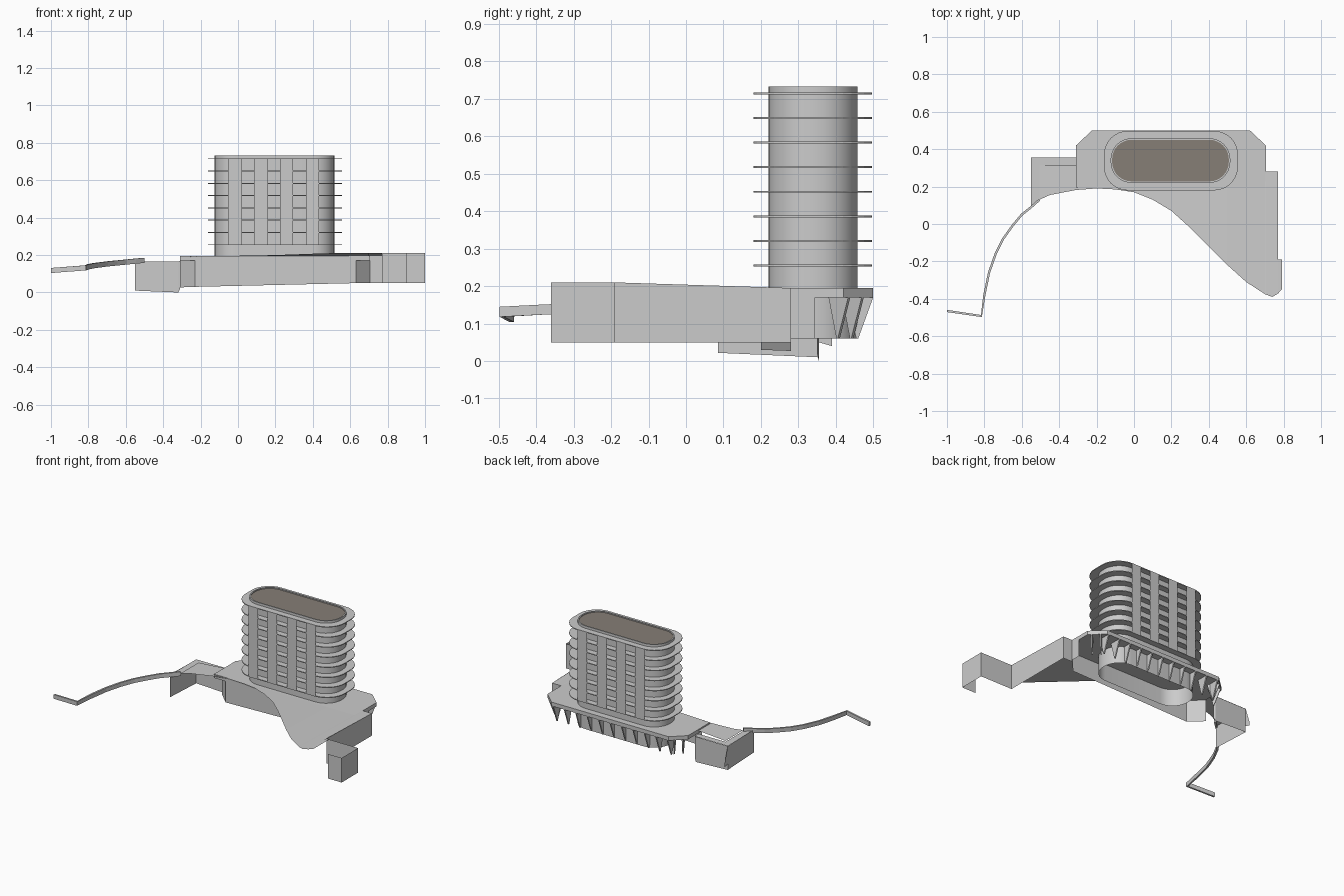
import bpy
from math import sin, cos, pi

if "Cube" in bpy.data.objects:
    bpy.data.objects.remove(bpy.data.objects["Cube"])


def mesh(name, verts, faces, smooth=False):
    me = bpy.data.meshes.new(name)
    me.from_pydata(verts, [], faces)
    ob = bpy.data.objects.new(name, me)
    bpy.context.collection.objects.link(ob)
    if smooth:
        bpy.ops.object.select_all(action='DESELECT')
        bpy.context.view_layer.objects.active = ob
        ob.select_set(True)
        bpy.ops.object.shade_smooth_by_angle(angle=0.6)
    return ob


def rounded(x0, x1, y0, y1, r, n=8):
    """Outline of a rectangle with rounded corners (n=1 gives chamfers)."""
    pts = []
    for k, (cx, cy) in enumerate([(x1 - r, y1 - r), (x0 + r, y1 - r),
                                  (x0 + r, y0 + r), (x1 - r, y0 + r)]):
        for i in range(n + 1):
            a = pi / 2 * (k + i / n)
            pts.append((cx + r * cos(a), cy + r * sin(a)))
    return pts


def prism(name, outline, z0, z1, caps=True, smooth=False):
    n = len(outline)
    verts = [(x, y, z) for z in (z0, z1) for x, y in outline]
    faces = [(i, (i + 1) % n, n + (i + 1) % n, n + i) for i in range(n)]
    if caps:
        faces += [tuple(reversed(range(n))), tuple(range(n, 2 * n))]
    return mesh(name, verts, faces, smooth)


def wall(name, path):
    """Thin upright sheet along (x, y, bottom, top) stations."""
    verts = []
    for x, y, z0, z1 in path:
        verts += [(x, y, z0), (x, y, z1)]
    return mesh(name, verts, [(2 * i, 2 * i + 2, 2 * i + 3, 2 * i + 1)
                              for i in range(len(path) - 1)])


# Tower core, open tube running down below the podium deck
core = rounded(-0.125, 0.515, 0.22, 0.458, 0.112)
prism("tower_core", core, 0.06, 0.733, caps=False, smooth=True)

# Parapet ring and brown roof
inner = rounded(-0.117, 0.507, 0.228, 0.45, 0.104)
n = len(core)
mesh("parapet_top", [(x, y, 0.733) for x, y in core + inner],
     [(i, (i + 1) % n, n + (i + 1) % n, n + i) for i in range(n)])
prism("parapet_inside", inner, 0.725, 0.733, caps=False)
roof = mesh("tower_roof", [(x, y, 0.727) for x, y in inner], [tuple(range(n))])
brown = bpy.data.materials.new("roof_brown")
brown.diffuse_color = (0.24, 0.21, 0.18, 1)
brown.use_nodes = True
brown.node_tree.nodes["Principled BSDF"].inputs["Base Color"].default_value = brown.diffuse_color
roof.data.materials.append(brown)

# Balcony slabs
slab = rounded(-0.16, 0.555, 0.18, 0.497, 0.125)
for i in range(8):
    z = 0.255 + i * 0.0657
    prism("balcony_slab_%d" % i, slab, z - 0.0025, z + 0.0025)

# Vertical facade screens on both long sides
for side, y in (("front", 0.1795), ("back", 0.4975)):
    for i in range(4):
        x = -0.05 + i * 0.1385
        wall("%s_screen_%d" % (side, i),
             [(x, y, 0.255, 0.717), (x + 0.068, y, 0.255, 0.717)])

# Podium deck with chamfered back corners
deck = [(-0.31, 0.195), (0.705, 0.195), (0.705, 0.42), (0.62, 0.5),
        (-0.225, 0.5), (-0.31, 0.42)]
prism("podium_deck", deck, 0.17, 0.195)


# Tapered fins hanging under the back rim
def fin(name, x, y, nx, ny):
    t = 0.004
    prof = [(0, 0.17), (-0.075, 0.17), (-0.045, 0.06), (-0.04, 0.06)]
    verts = [(x + nx * d - ny * s, y + ny * d + nx * s, z)
             for s in (-t, t) for d, z in prof]
    mesh(name, verts, [(0, 1, 2, 3), (7, 6, 5, 4)] +
         [(i, i + 4, (i + 1) % 4 + 4, (i + 1) % 4) for i in range(4)])


for i in range(11):
    fin("back_fin_%d" % i, -0.215 + i * 0.0825, 0.5, 0, 1)
for i in range(2):
    f = 0.35 + 0.45 * i
    fin("right_corner_fin_%d" % i, 0.62 + 0.085 * f, 0.5 - 0.08 * f, 0.7, 0.7)
    fin("left_corner_fin_%d" % i, -0.225 - 0.085 * f, 0.5 - 0.08 * f, -0.7, 0.7)

# Podium front wall and the stepped wall to the right
wall("podium_wall", [
    (-0.31, 0.28, 0.027, 0.19), (-0.23, 0.2, 0.03, 0.19), (0.63, 0.2, 0.05, 0.195),
    (0.705, 0.28, 0.05, 0.195), (0.77, 0.28, 0.05, 0.195), (0.77, -0.19, 0.05, 0.21),
    (1.0, -0.19, 0.05, 0.21), (1.0, -0.36, 0.05, 0.21), (0.9, -0.36, 0.05, 0.21)])
wall("podium_end_wall", [(0.705, 0.28, 0.06, 0.17), (0.705, 0.345, 0.06, 0.17)])

# Swept terrace sheet in front of the podium: x, front y, back y
terrace = [(-0.505, 0.13, 0.315), (-0.45, 0.155, 0.315), (-0.31, 0.182, 0.315),
           (-0.309, 0.182, 0.2), (-0.2, 0.19, 0.2), (-0.1, 0.185, 0.2), (0, 0.17, 0.2),
           (0.1, 0.13, 0.2), (0.2, 0.07, 0.2), (0.3, -0.02, 0.2), (0.4, -0.12, 0.2),
           (0.5, -0.22, 0.2), (0.6, -0.31, 0.2), (0.7, -0.375, 0.2),
           (0.705, -0.377, 0.28), (0.74, -0.39, 0.28), (0.77, -0.372, 0.28),
           (0.7701, -0.372, -0.19), (0.79, -0.35, -0.19)]


def sheet_z(x, y):
    if x < -0.2:
        return 0.172 + 0.022 * (x + 0.505) / 0.305
    return 0.195 + 0.015 * max(0, min(1, (0.2 - y) / 0.4))


verts = []
for x, yf, yb in terrace:
    verts += [(x, yf, sheet_z(x, yf)), (x, yb, sheet_z(x, yb))]
mesh("terrace_sheet", verts, [(2 * i, 2 * i + 2, 2 * i + 3, 2 * i + 1)
                              for i in range(len(terrace) - 1)])

# Left wing: side and back walls with a light rim
wall("left_wing_walls", [(-0.55, 0.085, 0.022, 0.17), (-0.55, 0.355, 0.01, 0.165)])
wall("left_wing_back", [(-0.55, 0.355, 0.01, 0.165), (-0.32, 0.355, 0.0, 0.165),
                        (-0.31, 0.35, 0.02, 0.17)])
wall("left_wing_tail", [(-0.55, 0.355, 0.05, 0.165), (-0.55, 0.39, 0.04, 0.06)])
mesh("left_wing_rim", [(x, y, 0.166) for x, y in (
    (-0.55, 0.09), (-0.505, 0.13), (-0.505, 0.315), (-0.31, 0.315),
    (-0.31, 0.355), (-0.55, 0.355))], [(0, 1, 2, 5), (2, 3, 4, 5)])

# Long curved handrail-like beam on the left: x, y, top z
beam = [(-0.505, 0.13, 0.185), (-0.55, 0.09, 0.181), (-0.6, 0.05, 0.176),
        (-0.65, -0.01, 0.171), (-0.7, -0.08, 0.166), (-0.74, -0.16, 0.161),
        (-0.775, -0.26, 0.156), (-0.8, -0.38, 0.151), (-0.816, -0.492, 0.145),
        (-1.0, -0.465, 0.131)]
verts, faces = [], []
m = len(beam)
for i, (x, y, z) in enumerate(beam):
    a, b = beam[max(i - 1, 0)], beam[min(i + 1, m - 1)]
    dx, dy = b[0] - a[0], b[1] - a[1]
    l = (dx * dx + dy * dy) ** 0.5
    ox, oy = -dy / l * 0.006, dx / l * 0.006
    verts += [(x + ox, y + oy, z), (x - ox, y - oy, z),
              (x - ox, y - oy, z - 0.027), (x + ox, y + oy, z - 0.027)]
for i in range(m - 1):
    for k in range(4):
        j = (k + 1) % 4
        faces.append((4 * i + k, 4 * i + j, 4 * i + 4 + j, 4 * i + 4 + k))
faces += [(0, 1, 2, 3), tuple(4 * m - 1 - k for k in range(4))]
mesh("curved_beam", verts, faces)
